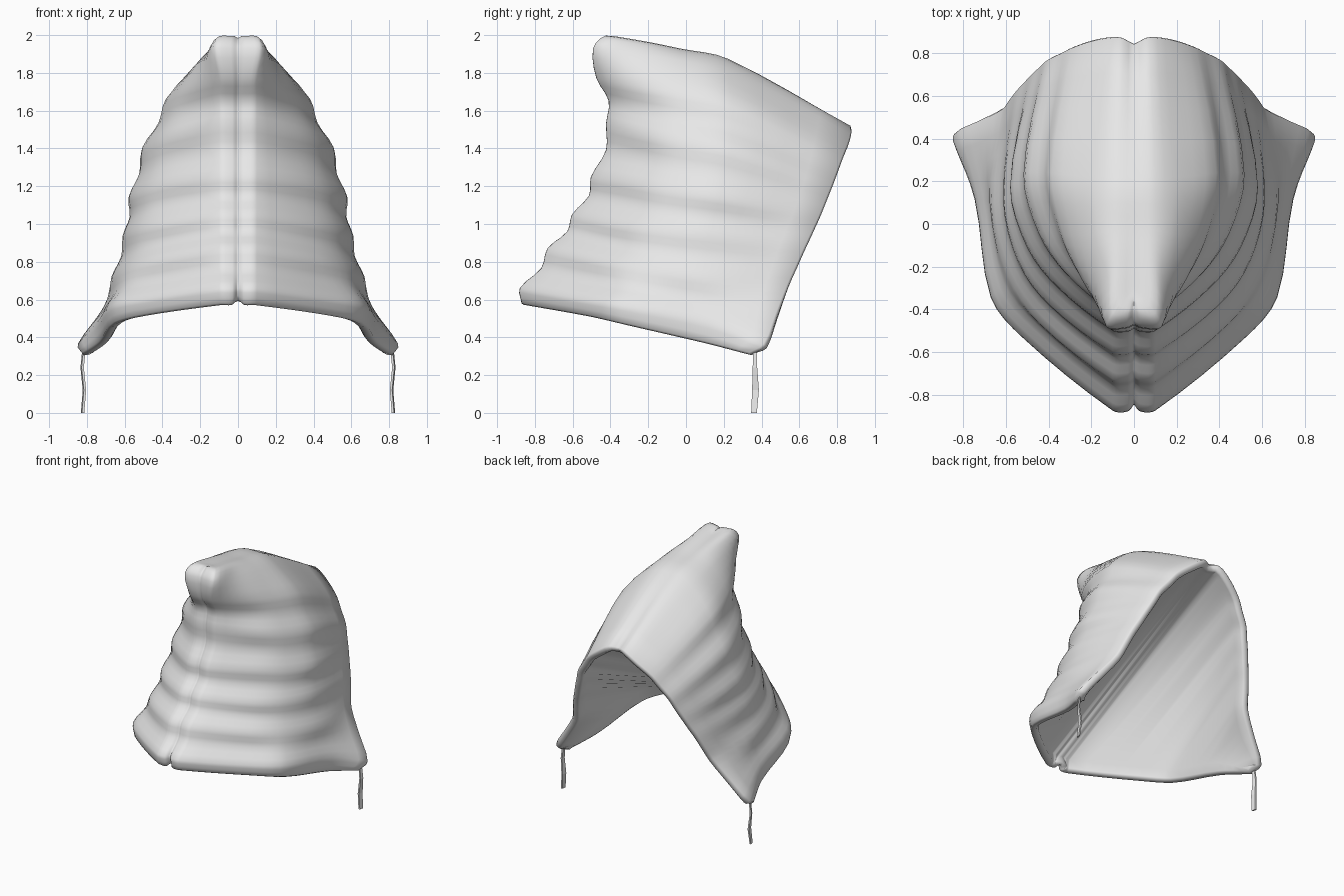
import bpy, bmesh
from mathutils import Vector

cube = bpy.data.objects.get("Cube")
if cube:
    bpy.data.objects.remove(cube, do_unlink=True)

cloth = bpy.data.materials.new("plain grey cloth")
cloth.use_nodes = True
cloth.diffuse_color = (0.8, 0.8, 0.8, 1)
cloth.node_tree.nodes["Principled BSDF"].inputs["Base Color"].default_value = (0.8, 0.8, 0.8, 1)

# Each row of the half hood: front seam (y, z), then cheek, shoulder, side, back edge (x, y, z)
HEM = [(-.865, .58), (.51, -.53, .522), (.66, -.34, .48), (.737, .10, .38), (.828, .335, .32)]
PLEATS = [
    [(-.875, .66), (.52, -.53, .60), (.67, -.34, .57), (.745, .12, .48), (.848, .41, .365)],
    [(-.73, .87), (.44, -.46, .81), (.59, -.24, .77), (.67, .10, .72), (.62, .535, .68)],
    [(-.60, 1.05), (.40, -.37, 1.0), (.54, -.17, .97), (.61, .12, .94), (.55, .625, .88)],
    [(-.50, 1.25), (.36, -.29, 1.22), (.50, -.10, 1.18), (.58, .18, 1.14), (.48, .70, 1.04)],
    [(-.42, 1.53), (.32, -.23, 1.48), (.44, -.04, 1.44), (.51, .24, 1.39), (.41, .765, 1.20)],
    [(-.47, 1.77), (.25, -.25, 1.73), (.33, -.05, 1.70), (.385, .24, 1.64), (.29, .825, 1.36)],
]
CROWN = [
    [(-.485, 1.93), (.17, -.27, 1.90), (.20, -.05, 1.87), (.22, .22, 1.80), (.18, .86, 1.45)],
    [(-.42, 1.995), (.10, -.20, 1.96), (.10, -.03, 1.925), (.10, .22, 1.87), (.07, .87, 1.52)],
]
CENTRE = [(0, -.37, 1.975), (0, -.34, 1.975), (0, -.30, 1.97), (0, -.20, 1.955),
          (0, -.03, 1.925), (0, .22, 1.875), (0, .84, 1.515)]
GROOVE = [(.04, 0), (-.025, .025, 0), (-.02, .012, 0), (-.022, 0, 0), (0, 0, 0)]


def groove(a, b):
    """Row halfway between two pleats, tucked inward at the front and side."""
    return [tuple((p + q) / 2 + d for p, q, d in zip(*t)) for t in zip(a, b, GROOVE)]


def full_row(row, width=1.0, depth=.015, seam_dz=0.0):
    """Add the sunken centre seam and the flat lip beside it."""
    (y, z), rest = row[0], row[1:]
    lip = [(0, y + depth, z + seam_dz), (.03 * width, y, z), (.10 * width, y + .004, z)]
    return [Vector(p) for p in lip + rest]


def spline(keys, steps):
    """Smooth curve through key points, with tangents weighted by spacing."""
    n = len(keys)
    tangent = []
    for i in range(n):
        a, b, c = keys[max(i - 1, 0)], keys[i], keys[min(i + 1, n - 1)]
        tangent.append((c - a) / ((c - b).length + (b - a).length))
    out = []
    for i in range(n - 1):
        b, c = keys[i], keys[i + 1]
        span = (c - b).length
        for s in range(steps):
            t = s / steps
            h = t * t * (3 - 2 * t)
            out.append(b * (1 - h) + c * h + tangent[i] * span * t * (1 - t) ** 2
                       - tangent[i + 1] * span * t * t * (1 - t))
    return out + [keys[-1].copy()]


def arc_ratios(verts):
    """Fraction of the total length reached at each vertex."""
    total = [0.0]
    for a, b in zip(verts, verts[1:]):
        total.append(total[-1] + (b.co - a.co).length)
    return [t / total[-1] for t in total]


def make_object(name, bm, smooth):
    mesh = bpy.data.meshes.new(name)
    bm.to_mesh(mesh)
    bm.free()
    mesh.materials.append(cloth)
    ob = bpy.data.objects.new(name, mesh)
    bpy.context.collection.objects.link(ob)
    for p in mesh.polygons:
        p.use_smooth = smooth
    return ob


# Outer cloth: pleated side rising to the crown seam
rows = [full_row(HEM, 1, .035, .02), full_row(PLEATS[0], 1, .03)]
for a, b in zip(PLEATS, PLEATS[1:]):
    rows += [full_row(groove(a, b)), full_row(b)]
rows += [full_row(CROWN[0], 1.3), full_row(CROWN[1], 1, .02, -.01), [Vector(p) for p in CENTRE]]
columns = [spline(list(c), 3) for c in zip(*rows)]
rows = [spline(list(r), 4) for r in zip(*columns)]
bm = bmesh.new()
grid = [[bm.verts.new((max(p.x, 0), p.y, p.z)) for p in r] for r in rows]
for lo, hi in zip(grid, grid[1:]):
    for i in range(len(lo) - 1):
        bm.faces.new((lo[i], lo[i + 1], hi[i + 1], hi[i]))
bm.normal_update()

# Rolled rim: follows the hem to the back corner, then up the back edge
chain = grid[0] + [r[-1] for r in grid[1:]]
corner = len(grid[0]) - 1
last = len(chain) - 1
rings = [chain]
for depth, bulge in ((.012, .012), (.042, .012), (.055, 0), (.065, -.07)):
    ring = []
    for i, v in enumerate(chain):
        along = (chain[min(i + 1, last)].co - chain[max(i - 1, 0)].co).normalized()
        fade = 1 if bulge >= 0 else min(1, (v.co - chain[corner].co).length / .3)
        p = v.co - v.normal * depth + along.cross(v.normal) * bulge * fade
        p.x = 0 if i in (0, last) else max(p.x, .002)
        ring.append(bm.verts.new(p))
    rings.append(ring)
for outer, inner in zip(rings, rings[1:]):
    for i in range(last):
        bm.faces.new((outer[i + 1], outer[i], inner[i], inner[i + 1]))

# Lining: taut cloth stretched from the hem to the back edge, level across the seam
hem = rings[-1][:corner + 1]
edge = rings[-1][corner:][::-1]
for side in (hem, edge):
    level = next(v for v in side if v.co.x > .08)
    for v in side[:side.index(level)]:
        v.co.yz = level.co.yz
    for k, v in enumerate(side[:side.index(level)]):
        v.co.x = level.co.x * k / side.index(level)
hem_t, edge_t = arc_ratios(hem), arc_ratios(edge)
i = j = 0
while i < len(hem) - 1 or j < len(edge) - 1:
    if j == len(edge) - 1 or (i < len(hem) - 1 and hem_t[i + 1] <= edge_t[j + 1]):
        tri = (hem[i + 1], hem[i], edge[j])
        i += 1
    else:
        tri = (edge[j], edge[j + 1], hem[i])
        j += 1
    if len(set(tri)) == 3:
        bm.faces.new(tri)

hood = make_object("hood", bm, True)
mirror = hood.modifiers.new("mirror", 'MIRROR')
mirror.merge_threshold = .001

# Ties: thin ribbons hanging from the back corners (x, y, z, half width in y)
PATH = [(.81, .365, .36, .008), (.822, .365, .24, .012), (.81, .368, .12, .018), (.82, .36, 0, .015)]
for side, label in ((1, "left"), (-1, "right")):
    bm = bmesh.new()
    loops = []
    for x, y, z, w in PATH:
        loops.append([bm.verts.new((side * (x + dx), y + dy, z))
                      for dx, dy in ((-.006, -w), (.006, -w), (.012, w), (0, w))])
    for lo, hi in zip(loops, loops[1:]):
        for i in range(4):
            k = (i + 1) % 4
            bm.faces.new((lo[i], lo[k], hi[k], hi[i]))
    bm.faces.new(loops[0])
    bm.faces.new(loops[-1])
    bmesh.ops.recalc_face_normals(bm, faces=bm.faces)
    make_object(label + "_tie", bm, False)
